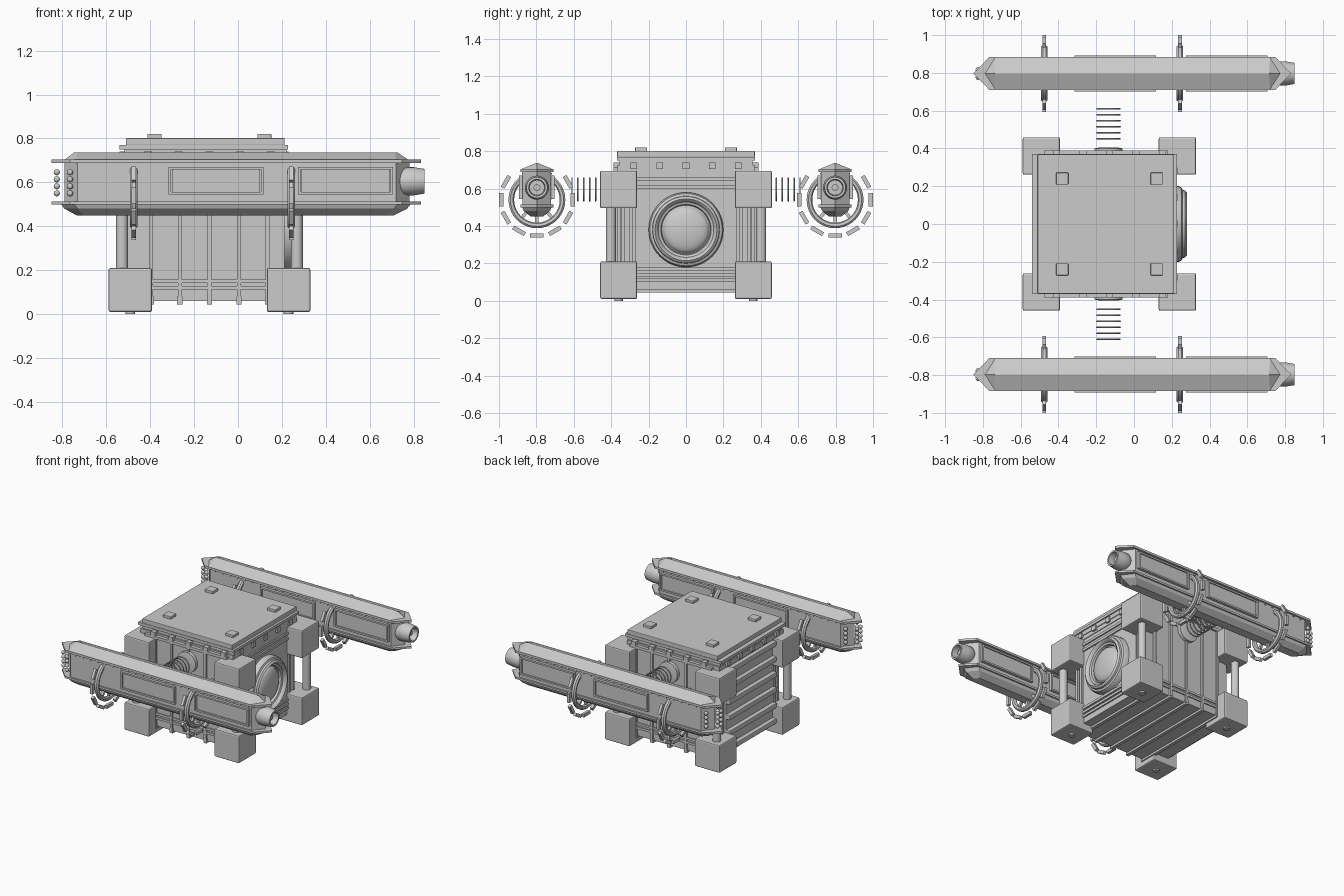
import bpy, bmesh, math
from mathutils import Vector

if "Cube" in bpy.data.objects:
    bpy.data.objects.remove(bpy.data.objects["Cube"])

CX = -0.13  # body centre along x


def finish(name, bm, loc=(0, 0, 0), bevel=0, smooth=False):
    bmesh.ops.recalc_face_normals(bm, faces=bm.faces)
    me = bpy.data.meshes.new(name)
    bm.to_mesh(me)
    bm.free()
    ob = bpy.data.objects.new(name, me)
    ob.location = loc
    bpy.context.collection.objects.link(ob)
    if bevel:
        m = ob.modifiers.new("Bevel", 'BEVEL')
        m.width = bevel
        m.segments = 2
    if smooth:
        bpy.ops.object.select_all(action='DESELECT')
        ob.select_set(True)
        bpy.context.view_layer.objects.active = ob
        bpy.ops.object.shade_smooth_by_angle(angle=math.radians(40))
    return ob


def box(name, x, y, z, bevel=0):
    """Box from (min, max) pairs."""
    bm = bmesh.new()
    bmesh.ops.create_cube(bm, size=1)
    for v in bm.verts:
        v.co = Vector([(a + b) / 2 + c * abs(b - a) for (a, b), c in zip((x, y, z), v.co)])
    return finish(name, bm, bevel=bevel)


def lathe(name, profile, loc, axis='X', n=40, closed=False):
    """Spin (radius, offset) points about an axis."""
    bm = bmesh.new()
    rings = []
    for r, h in profile:
        ring = []
        for i in range(n):
            a = 2 * math.pi * i / n
            c, s = r * math.cos(a), r * math.sin(a)
            ring.append(bm.verts.new({'X': (h, c, s), 'Y': (c, h, s), 'Z': (c, s, h)}[axis]))
        rings.append(ring)
    pairs = list(zip(rings, rings[1:])) + ([(rings[-1], rings[0])] if closed else [])
    for a, b in pairs:
        for i in range(n):
            j = (i + 1) % n
            bm.faces.new((a[i], a[j], b[j], b[i]))
    if not closed:
        bm.faces.new(rings[0])
        bm.faces.new(rings[-1])
    return finish(name, bm, loc, smooth=True)


def hex_loft(name, y, sections, bevel=0):
    """Loft long pointed hexagons: (x0, x1, taper, half width, z)."""
    bm = bmesh.new()
    rings = [[bm.verts.new((px, y + py, z)) for px, py in
              ((x0, 0), (x0 + t, -w), (x1 - t, -w), (x1, 0), (x1 - t, w), (x0 + t, w))]
             for x0, x1, t, w, z in sections]
    for a, b in zip(rings, rings[1:]):
        for i in range(6):
            j = (i + 1) % 6
            bm.faces.new((a[i], a[j], b[j], b[i]))
    bm.faces.new(rings[0])
    bm.faces.new(rings[-1])
    return finish(name, bm, bevel=bevel)


def around(v, h):
    return (v - h, v + h)


# Central body
box("body_core", (-0.48, 0.19), (-0.35, 0.35), (0.07, 0.72))
box("body_length_block", (-0.51, 0.21), (-0.27, 0.27), (0.06, 0.715))
box("body_cross_block", (-0.39, 0.13), (-0.375, 0.375), (0.06, 0.70))
for z in (0.11, 0.14, 0.17, 0.61, 0.65):
    box("front_end_rib", (0.2, 0.22), (-0.27, 0.27), around(z, 0.009))
for i in range(6):
    box("rear_slat", (-0.54, -0.5), (-0.27, 0.27), around(0.1 + 0.112 * i, 0.018), 0.005)
for sx in (-0.49, 0.2):
    for sy in (-1, 1):
        for y in (0.295, 0.335):
            box("corner_strip", around(sx, 0.012), around(sy * y, 0.01), (0.1, 0.7))

# Ribs running up both sides and under the floor
for x in (-0.395, -0.265, -0.13, 0.005, 0.135):
    box("floor_rib", around(x, 0.012), (-0.385, 0.385), (0.045, 0.08))
    for s in (-1, 1):
        box("side_rib", around(x, 0.009), around(s * 0.377, 0.01), (0.06, 0.7))
for s in (-1, 1):
    for z in (0.12, 0.15):
        box("side_band", (-0.39, 0.13), around(s * 0.375, 0.008), around(z, 0.008))

# Corner blocks, feet and posts
for x in (CX - 0.36, CX + 0.36):
    for s in (-1, 1):
        y = s * 0.36
        box("lower_corner_block", around(x, 0.099), around(y, 0.099), (0.01, 0.21), 0.008)
        box("upper_corner_block", around(x, 0.099), around(y, 0.099), (0.495, 0.695), 0.008)
        lathe("foot_stud", [(0.022, 0), (0.022, 0.02)], (x, y, 0), 'Z', 16)
        px = x + math.copysign(0.038, x - CX)
        lathe("corner_post", [(0.027, 0.2), (0.027, 0.5)], (px, s * 0.402, 0), 'Z', 24)

# Roof slabs, pads and edge blocks
box("roof_base", (-0.525, 0.215), (-0.365, 0.365), (0.69, 0.725))
box("roof_middle", (-0.52, 0.22), (-0.355, 0.355), (0.72, 0.77))
box("roof_lip", (-0.54, 0.228), (-0.37, 0.37), (0.75, 0.77))
box("roof_top", (-0.51, 0.212), (-0.368, 0.368), (0.768, 0.802), 0.004)
for x in (-0.38, 0.12):
    for s in (-1, 1):
        box("roof_pad", around(x, 0.032), around(s * 0.24, 0.032), (0.79, 0.82), 0.003)
for i in range(5):
    d = -0.28 + 0.14 * i
    for s in (-1, 1):
        box("roof_edge_block", around(CX + d, 0.018), around(s * 0.372, 0.016), (0.705, 0.74))
        box("roof_edge_block", around(-0.155 + s * 0.37, 0.014), around(d, 0.018), (0.705, 0.74))
for s in (-1, 1):
    box("roof_side_trim", (-0.475, 0.18), around(s * 0.375, 0.013), (0.692, 0.712))

# Round port on the front end
dome = [(0.122 * math.cos(a), 0.025 + 0.035 * math.sin(a))
        for a in (math.radians(d) for d in range(0, 90, 11))]
lathe("front_port", [(0.2, -0.02), (0.2, 0.025), (0.193, 0.04), (0.18, 0.045), (0.178, 0.058),
                     (0.165, 0.068), (0.152, 0.058), (0.148, 0.045), (0.135, 0.04),
                     (0.13, 0.02)] + dome + [(0.002, 0.06)], (0.212, 0, 0.38), 'X', 48)

# Side pods
for s in (-1, 1):
    Y = s * 0.797
    hex_loft("pod_hull", Y, [(-0.79, 0.78, 0.06, 0.076, 0.5), (-0.79, 0.78, 0.06, 0.076, 0.7)])
    hex_loft("pod_upper_flange", Y, [(-0.85, 0.832, 0.085, 0.088, 0.688),
                                     (-0.85, 0.832, 0.085, 0.088, 0.704)])
    hex_loft("pod_lower_flange", Y, [(-0.85, 0.832, 0.085, 0.088, 0.5),
                                     (-0.85, 0.832, 0.085, 0.088, 0.514)])
    hex_loft("pod_roof", Y, [(-0.79, 0.775, 0.055, 0.086, 0.703),
                             (-0.745, 0.725, 0.01, 0.003, 0.737)])
    hex_loft("pod_keel", Y, [(-0.805, 0.785, 0.06, 0.078, 0.5), (-0.79, 0.77, 0.06, 0.07, 0.48),
                             (-0.735, 0.71, 0.03, 0.032, 0.45)])
    for f in (-1, 1):
        # Framed panels and rivets on each flank
        for x0, x1 in ((-0.31, 0.11), (0.28, 0.7)):
            box("flank_panel", (x0 + 0.01, x1 - 0.01), around(Y + f * 0.077, 0.01), (0.555, 0.66))
            for z in (0.55, 0.665):
                box("panel_frame", (x0, x1), around(Y + f * 0.084, 0.011), around(z, 0.006))
            for x in (x0, x1):
                box("panel_frame", around(x, 0.006), around(Y + f * 0.084, 0.011), (0.545, 0.67))
        for i in range(24):
            box("flank_rivet", around(-0.69 + 0.06 * i, 0.006), around(Y + f * 0.077, 0.004),
                around(0.68, 0.004))
        # End studs
        for k in range(4):
            for x, dy in ((-0.765, 0.065), (-0.825, 0.02)):
                bm = bmesh.new()
                bmesh.ops.create_uvsphere(bm, u_segments=12, v_segments=8, radius=0.014)
                finish("end_stud", bm, (x, Y + f * dy, 0.55 + 0.032 * k), smooth=True)
    # Hollow nozzle
    lathe("nozzle", [(0.05, 0.73), (0.064, 0.755), (0.064, 0.8), (0.056, 0.85), (0.044, 0.85),
                     (0.04, 0.80), (0.018, 0.80), (0.018, 0.825), (0.002, 0.825)],
          (0, Y, 0.605), 'X', 32)
    # Hoops with tangent plates and spokes
    for x in (-0.475, 0.243):
        hoop = [(0.152, -0.008), (0.152, 0.008), (0.142, 0.017), (0.128, 0.014),
                (0.122, 0.006), (0.122, -0.006), (0.128, -0.014), (0.142, -0.017)]
        lathe("hoop", hoop, (x, Y, 0.54), 'X', 40, closed=True)
        for k in range(-4, 5):
            ob = box("hoop_plate", (-0.01, 0.01), (-0.036, 0.036), (-0.203, -0.18))
            ob.location = (x, Y, 0.54)
            ob.rotation_euler.x = math.radians(30 * k)
        for k in (-40, 0, 40):
            ob = box("hoop_spoke", (-0.008, 0.008), (-0.009, 0.009), (-0.13, -0.05))
            ob.location = (x, Y, 0.54)
            ob.rotation_euler.x = math.radians(k)
    # Coil rings joining the pod to the body
    for i in range(6):
        bpy.ops.mesh.primitive_torus_add(location=(-0.135, s * (0.452 + 0.0315 * i), 0.595),
                                         rotation=(math.pi / 2, 0, 0), major_radius=0.061,
                                         minor_radius=0.004, major_segments=32, minor_segments=8)
        bpy.context.object.name = "coil_ring"
    lathe("coil_socket", [(0.075, 0.37 * s), (0.075, 0.40 * s), (0.05, 0.405 * s)],
          (-0.135, 0, 0.595), 'Y', 32)
